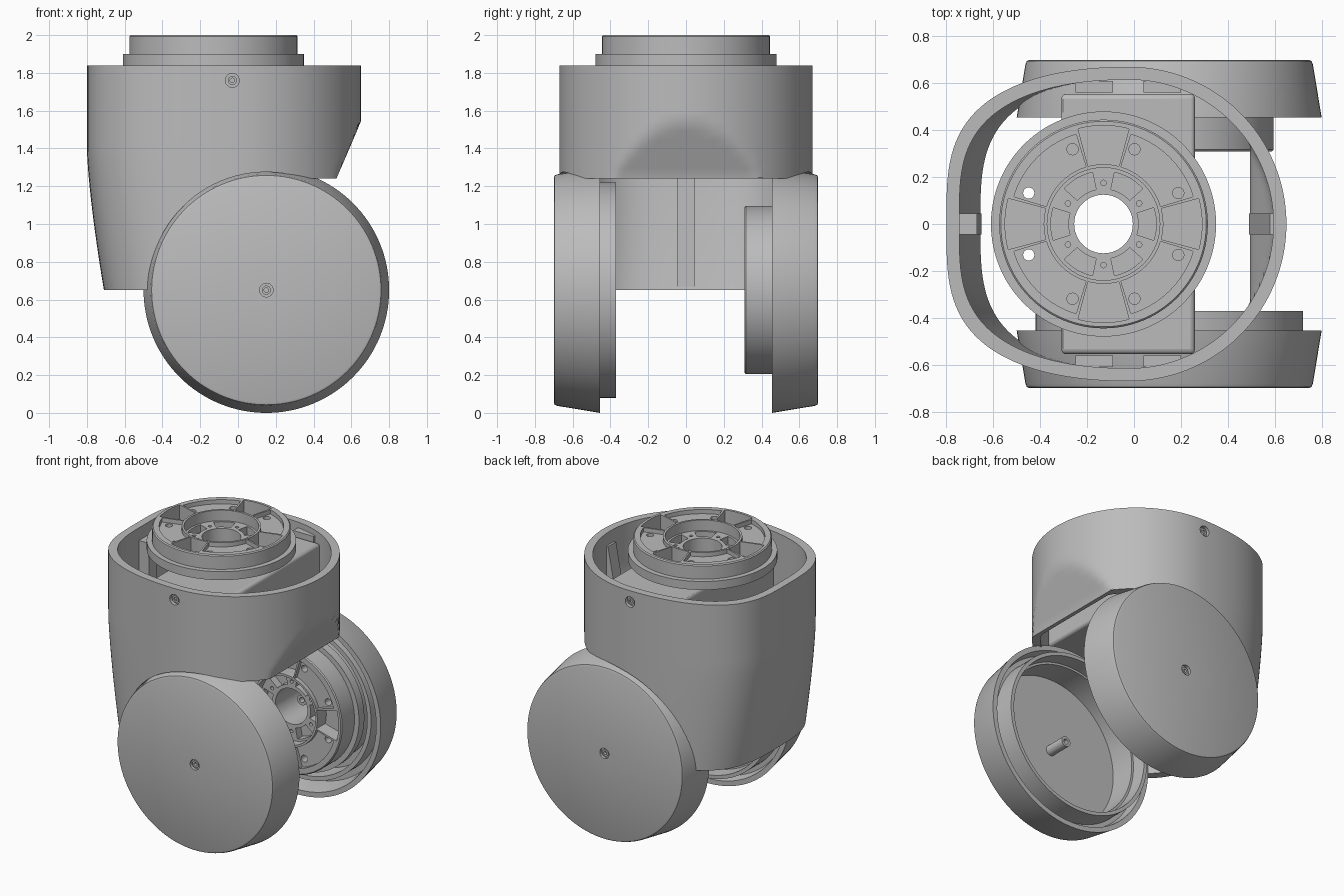
import bpy, bmesh
from math import sin, cos, pi, radians
from mathutils import Matrix, Vector

if "Cube" in bpy.data.objects:
    bpy.data.objects.remove(bpy.data.objects["Cube"])

grey = bpy.data.materials.new("machined grey")
grey.use_nodes = True
grey.diffuse_color = (0.5, 0.5, 0.5, 1)
grey.node_tree.nodes["Principled BSDF"].inputs["Base Color"].default_value = (0.5, 0.5, 0.5, 1)

UP = Matrix.Identity(4)
FRONT = Matrix.Rotation(pi / 2, 4, "X")    # local z points to the front
BACK = Matrix.Rotation(-pi / 2, 4, "X")    # local z points to the back
CX, CZ = 0.15, 0.65                        # hinge axis
NECK = -0.13                               # centre of the upper flange


def finish(name, bm, matrix=UP):
    bmesh.ops.remove_doubles(bm, verts=bm.verts, dist=1e-5)
    bm.transform(matrix)
    bmesh.ops.recalc_face_normals(bm, faces=bm.faces)
    mesh = bpy.data.meshes.new(name)
    bm.to_mesh(mesh)
    bm.free()
    mesh.materials.append(grey)
    ob = bpy.data.objects.new(name, mesh)
    bpy.context.collection.objects.link(ob)
    return ob


def lathe(name, profile, matrix=UP, steps=96):
    bm = bmesh.new()
    vs = [bm.verts.new((r, 0, z)) for r, z in profile]
    edges = [bm.edges.new(p) for p in zip(vs, vs[1:])]
    bmesh.ops.spin(bm, geom=vs + edges, cent=(0, 0, 0), axis=(0, 0, 1),
                   angle=2 * pi, steps=steps)
    return finish(name, bm, matrix)


def drum(name, radius, z0, z1, matrix=UP, steps=96):
    return lathe(name, [(0, z0), (radius, z0), (radius, z1), (0, z1)], matrix, steps)


def prism(name, points, z0, z1, matrix=UP):
    bm = bmesh.new()
    face = bm.faces.new([bm.verts.new((x, y, z0)) for x, y in points])
    ext = bmesh.ops.extrude_face_region(bm, geom=[face])["geom"]
    moved = [v for v in ext if isinstance(v, bmesh.types.BMVert)]
    bmesh.ops.translate(bm, verts=moved, vec=(0, 0, z1 - z0))
    # the extrusion leaves the first face in place, which closes the bottom
    return finish(name, bm, matrix)


def block(name, x0, x1, y0, y1, z0, z1):
    return prism(name, [(x0, y0), (x1, y0), (x1, y1), (x0, y1)], z0, z1)


def sector(r0, r1, mid, half, n=10):
    angles = [radians(mid - half + 2 * half * i / n) for i in range(n + 1)]
    return ([(r1 * cos(a), r1 * sin(a)) for a in angles]
            + [(r0 * cos(a), r0 * sin(a)) for a in reversed(angles)])


def cut(ob, cutters):
    for cutter in cutters:
        cutter.hide_render = True
        mod = ob.modifiers.new("cut", "BOOLEAN")
        mod.operation, mod.solver, mod.object = "DIFFERENCE", "EXACT", cutter
        bpy.context.view_layer.objects.active = ob
        bpy.ops.object.modifier_apply(modifier=mod.name)
        bpy.data.objects.remove(cutter)


# Housing: lofted wall, round at one end and squarish at the other
def ring(z, wall):
    limit = 0.65 - min(max(0, 1.54 - z), 0.31) * 0.43
    if wall:
        limit = max(limit - wall, 0.495)
    back = 0.78 - 0.09 * (max(0, 1.4 - z) / 0.75) ** 1.4 - wall
    radius = 0.67 - wall
    points = []
    for i in range(160):
        a = 2 * pi * (i + 0.5) / 160
        c, s = cos(a), sin(a)
        if c >= 0:
            x, y = radius * c, radius * s
        else:
            x = -back * abs(c) ** (2 / 2.2)
            y = radius * abs(s) ** (2 / 3.4) * (1 if s > 0 else -1)
        points.append(Vector((min(x - 0.02, limit), y, z)))
    return points


levels = [0.65 + 1.19 * i / 24 for i in range(25)]
bm = bmesh.new()
loops = [ring(z, 0) for z in levels] + [ring(z, 0.055) for z in reversed(levels)]
rows = [[bm.verts.new(p) for p in loop] for loop in loops]
for a, b in zip(rows, rows[1:] + rows[:1]):
    for i in range(len(a)):
        j = (i + 1) % len(a)
        bm.faces.new((a[i], a[j], b[j], b[i]))
housing = finish("housing", bm)
hinge = Matrix.Translation((CX, 0, CZ))
cutters = [drum("hinge_cutter", 0.625, -1, 1, hinge @ FRONT),
           block("mouth_cutter", 0.16, 1, -1, 1, 0.4, 1.24)]
for turn in (FRONT, BACK):
    place = Matrix.Translation((-0.03, 0, 1.76)) @ turn
    cutters.append(drum("screw_cutter", 0.037, 0.645, 0.8, place, 24))
cut(housing, cutters)

# Screw heads, and pairs of mounting pads inside the side walls
for side, turn, sign in (("front", FRONT, -1), ("back", BACK, 1)):
    place = Matrix.Translation((-0.03, 0, 1.76)) @ turn
    lathe(side + "_screw", [(0, 0.65), (0.012, 0.65), (0.012, 0.66), (0.024, 0.66),
                            (0.024, 0.63), (0, 0.63)], place, 24)
    for end, x in (("right", -0.25), ("left", 0.04)):
        near, far = sorted((sign * 0.56, sign * 0.61))
        block(side + "_" + end + "_pad", x, x + 0.16, near, far, 1.3, 1.8)

# Vertical ribs inside the housing
prism("rear_rib", [(-0.76, 1.75), (-0.67, 1.75), (-0.65, 0.67), (-0.68, 0.67),
                   (-0.75, 1.2)], -0.045, 0.045, FRONT)
prism("mouth_rib", [(0.61, 1.75), (0.58, 1.75), (0.49, 1.27), (0.51, 1.27),
                    (0.61, 1.54)], -0.045, 0.045, FRONT)

# Round end caps, hollow towards the middle, with a screw in the centre
outside = [(0, 0.67), (0.012, 0.67), (0.012, 0.69), (0.024, 0.69), (0.024, 0.68),
           (0.036, 0.68), (0.036, 0.70), (0.595, 0.70), (0.607, 0.695),
           (0.613, 0.68), (0.65, 0.455), (0.615, 0.455), (0.6, 0.52)]
boss = [(0.036, 0.655), (0.036, 0.5), (0.018, 0.5), (0.018, 0.6), (0, 0.6)]
lathe("front_cap", outside + [(0.57, 0.52), (0.57, 0.37), (0.545, 0.37),
                              (0.54, 0.47), (0.525, 0.47), (0.525, 0.655)] + boss,
      hinge @ FRONT, 128)
lathe("back_cap", outside + [(0.59, 0.6), (0.55, 0.6), (0.55, 0.49), (0.52, 0.49),
                             (0.52, 0.655)] + boss, hinge @ BACK, 128)


# Drive flanges: stepped disc with a sunken hub, pockets, screw holes and a bore
def flange(name, matrix, rim):
    base = rim + 0.06
    ob = lathe(name, [(0, -0.075), (0.24, -0.075), (0.24, 0), (0.438, 0), (0.445, -0.007),
                      (0.445, -rim), (0.48, -rim), (0.48, -base), (0, -base)], matrix)
    cutters = [drum("bore", 0.125, -0.5, 0.1, matrix, 48)]
    for i in range(4):
        cutters.append(prism("pocket", sector(0.255, 0.42, 90 * i, 15), -0.1, 0.1, matrix))
        cutters.append(prism("recess", sector(0.255, 0.4, 90 * i + 45, 28), -0.03, 0.1, matrix))
    for i in range(6):
        cutters.append(prism("window", sector(0.15, 0.225, 60 * i, 18), -0.13, 0.1, matrix))
    for count, radius, size, start in ((8, 0.345, 0.024, 22.5), (6, 0.175, 0.012, 30)):
        for i in range(count):
            a = radians(start + 360 * i / count)
            spot = matrix @ Matrix.Translation((radius * cos(a), radius * sin(a), 0))
            cutters.append(drum("hole", size, -0.3, 0.1, spot, 20))
    cut(ob, cutters)


neck = Matrix.Translation((NECK, 0, 2))
drive = Matrix.Translation((CX, 0.31, CZ)) @ FRONT
flange("upper_flange", neck, 0.1)
flange("hinge_flange", drive, 0.145)


def sleeve(name, radius, z0, z1, matrix):
    lathe(name, [(0.125, z0), (radius, z0), (radius, z1), (0.125, z1), (0.125, z0)], matrix)


sleeve("upper_drive_body", 0.3, -0.24, -0.16, neck)
sleeve("hinge_drive_body", 0.46, -0.36, -0.205, drive)

# Cross block that carries the upper drive
carrier = block("drive_carrier", -0.31, 0.26, -0.555, 0.555, 1.33, 1.77)
bevel = carrier.modifiers.new("bevel", "BEVEL")
bevel.width, bevel.segments = 0.02, 3
cut(carrier, [drum("carrier_bore", 0.125, 1, 2, Matrix.Translation((NECK, 0, 0)), 48)])

# Smooth shading with crisp edges
bpy.ops.object.select_all(action="DESELECT")
for ob in bpy.context.scene.objects:
    if ob.type == "MESH" and grey.name in ob.data.materials:
        ob.select_set(True)
        bpy.context.view_layer.objects.active = ob
bpy.ops.object.shade_smooth_by_angle(angle=radians(30))
